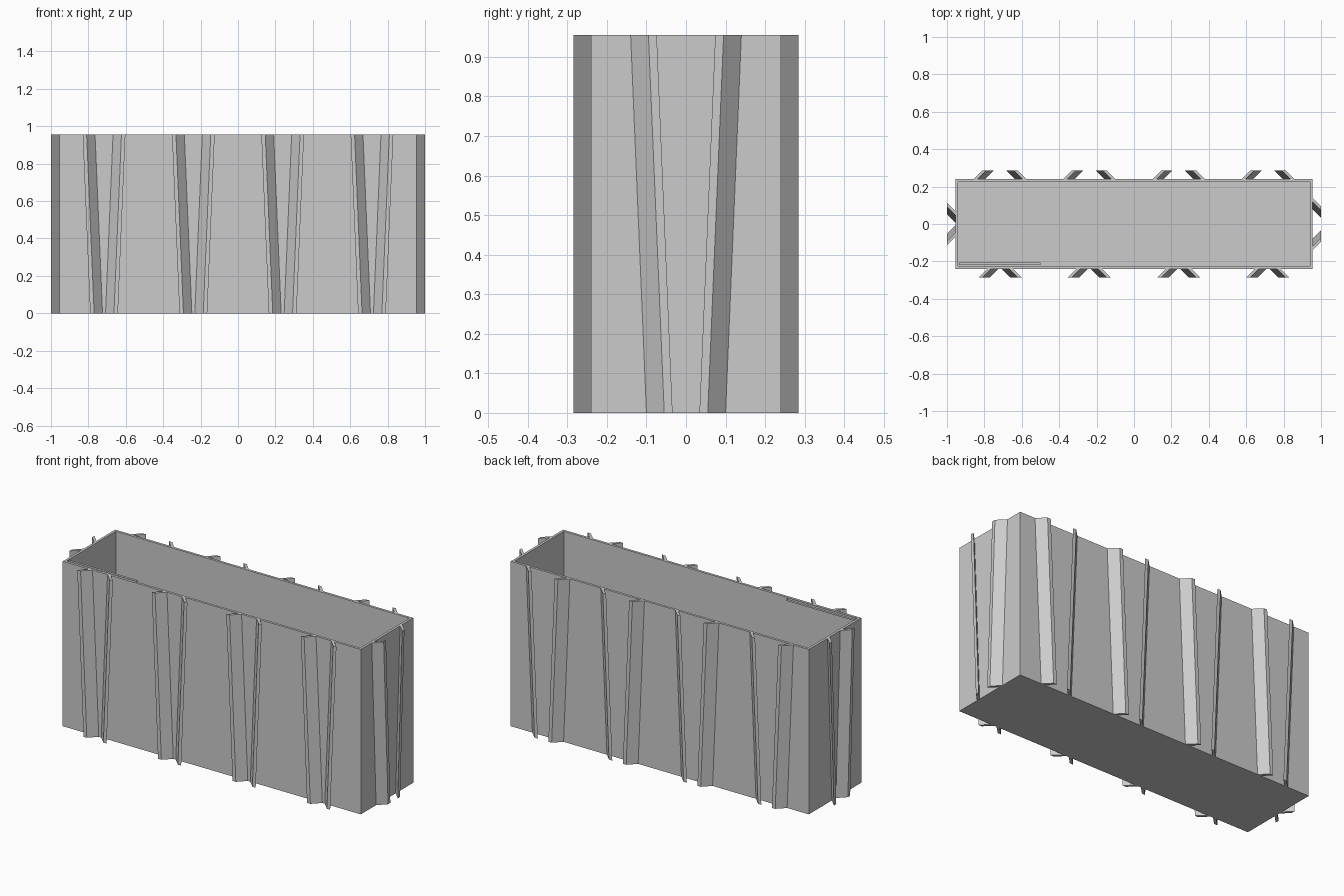
import bpy
import bmesh
from math import pi
from mathutils import Matrix

cube = bpy.data.objects.get("Cube")
if cube:
    bpy.data.objects.remove(cube, do_unlink=True)

# Overall sizes
HX, HY, H = 0.955, 0.24, 0.955
WALL, REACH, THICK, LEAN = 0.02, 0.045, 0.021, 0.04
PITCH = 0.4775

grey = bpy.data.materials.new("plain grey")
grey.use_nodes = True
GREY = (0.6, 0.6, 0.6, 1)
grey.diffuse_color = GREY
grey.node_tree.nodes["Principled BSDF"].inputs["Base Color"].default_value = GREY


def finish(name, bm):
    bmesh.ops.recalc_face_normals(bm, faces=bm.faces)
    mesh = bpy.data.meshes.new(name)
    bm.to_mesh(mesh)
    bm.free()
    mesh.materials.append(grey)
    obj = bpy.data.objects.new(name, mesh)
    bpy.context.collection.objects.link(obj)
    return obj


def add_box(bm, x0, x1, y0, y1, z0, z1):
    size = Matrix.Diagonal((x1 - x0, y1 - y0, z1 - z0, 1))
    place = Matrix.Translation(((x0 + x1) / 2, (y0 + y1) / 2, (z0 + z1) / 2))
    bmesh.ops.create_cube(bm, size=1, matrix=place @ size)


# Open box: inset the top face, then sink it to the floor
bm = bmesh.new()
add_box(bm, -HX, HX, -HY, HY, 0, H)
top = max(bm.faces, key=lambda f: f.calc_center_median().z)
bmesh.ops.inset_region(bm, faces=[top], thickness=WALL)
pit = bmesh.ops.extrude_face_region(bm, geom=[top])["geom"]
bmesh.ops.translate(bm, vec=(0, 0, WALL - H),
                    verts=[v for v in pit if isinstance(v, bmesh.types.BMVert)])
if top.is_valid:
    bmesh.ops.delete(bm, geom=[top], context="FACES_ONLY")
finish("box_body", bm)

# Thin lip along part of the front rim
bm = bmesh.new()
add_box(bm, WALL - HX, -0.5, WALL - HY, -0.206, H - 0.01, H)
finish("rim_lip", bm)


def rib_pair(name, wall, tip, centre, out, turn):
    """Mirrored slanted ribs; wall and tip are outer offsets at the top."""
    bm = bmesh.new()
    frame = Matrix.Rotation(turn, 4, "Z") @ Matrix.Translation((centre, -out, 0))
    for side in (-1, 1):
        section = [(wall, 0), (tip, -REACH), (tip - THICK, -REACH), (wall - THICK, 0)]
        low, high = [
            [bm.verts.new(frame @ Matrix.Diagonal((side, 1, 1, 1)) @
                          Matrix.Translation((shift, y, z)).translation)
             for x, y in section for shift in (x - lean,)]
            for z, lean in ((0, LEAN), (H, 0))]
        bm.faces.new(low)
        bm.faces.new(high)
        for i in range(4):
            j = (i + 1) % 4
            bm.faces.new((low[i], low[j], high[j], high[i]))
    finish(name, bm)


# Front and right-hand ribs splay outward; the others close inward
SPLAY = (0.069, 0.114)
CLOSE = (0.14, 0.095)
for i in range(4):
    x = (i - 1.5) * PITCH
    rib_pair(f"front_ribs_{i + 1}", *SPLAY, x, HY, 0)
    rib_pair(f"back_ribs_{i + 1}", *CLOSE, x, HY, pi)
rib_pair("left_end_ribs", *CLOSE, 0, HX, pi / 2)
rib_pair("right_end_ribs", *SPLAY, 0, HX, -pi / 2)
